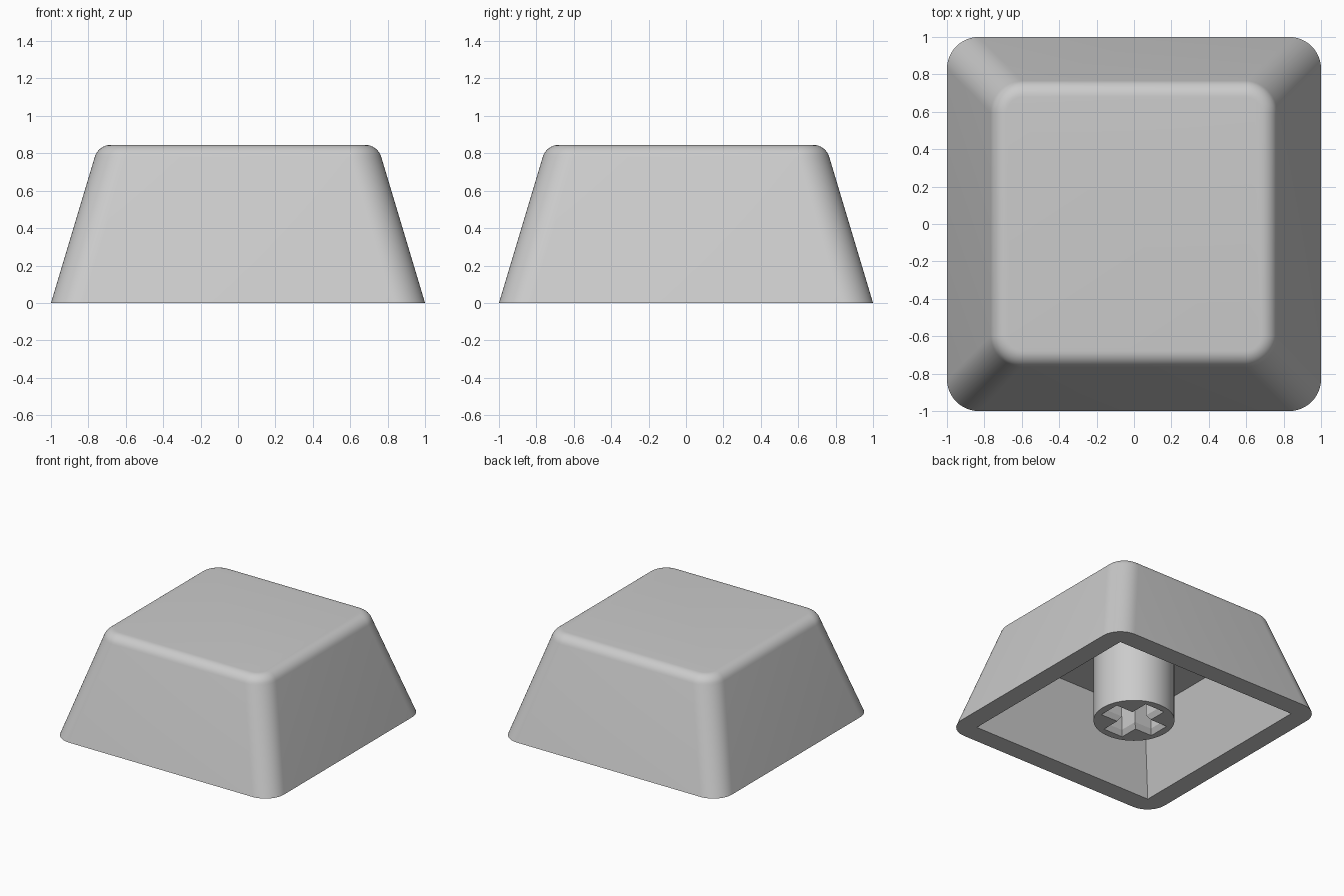
import bpy, bmesh, math

cube = bpy.data.objects.get("Cube")
if cube:
    bpy.data.objects.remove(cube, do_unlink=True)

GREY = (0.6, 0.6, 0.6, 1)
grey = bpy.data.materials.new("light_grey_plastic")
grey.use_nodes = True
grey.diffuse_color = GREY
grey.node_tree.nodes["Principled BSDF"].inputs["Base Color"].default_value = GREY


def rounded_square(half, radius, z, steps=12):
    """Points of a square with rounded corners, counter-clockwise."""
    points = []
    for corner in range(4):
        start = corner * math.pi / 2
        cx = math.copysign(half - radius, math.cos(start + math.pi / 4))
        cy = math.copysign(half - radius, math.sin(start + math.pi / 4))
        for i in range(steps + 1):
            a = start + i / steps * math.pi / 2
            points.append((cx + radius * math.cos(a), cy + radius * math.sin(a), z))
    return points


def circle(radius, z, count=64):
    return [(radius * math.cos(math.tau * i / count),
             radius * math.sin(math.tau * i / count), z) for i in range(count)]


def cross(length, width, z):
    """Plus-shaped outline, from one arm turned four times."""
    points = []
    for turn in range(4):
        c, s = round(math.cos(turn * math.pi / 2)), round(math.sin(turn * math.pi / 2))
        for x, y in ((length, -width), (length, width), (width, width)):
            points.append((x * c - y * s, x * s + y * c, z))
    return points


def loft(bm, outlines):
    """Skin a stack of outlines that have equal point counts."""
    rings = [[bm.verts.new(p) for p in outline] for outline in outlines]
    for low, high in zip(rings, rings[1:]):
        for i in range(len(low)):
            j = (i + 1) % len(low)
            bm.faces.new((low[i], low[j], high[j], high[i]))
    return rings


def ring_edges(bm, ring):
    return [bm.edges.get((ring[i - 1], ring[i])) for i in range(len(ring))]


def finish(name, bm):
    bmesh.ops.remove_doubles(bm, verts=bm.verts[:], dist=0.0001)
    bmesh.ops.recalc_face_normals(bm, faces=bm.faces[:])
    mesh = bpy.data.meshes.new(name)
    bm.to_mesh(mesh)
    bm.free()
    mesh.materials.append(grey)
    obj = bpy.data.objects.new(name, mesh)
    bpy.context.collection.objects.link(obj)
    bpy.ops.object.select_all(action='DESELECT')
    obj.select_set(True)
    bpy.context.view_layer.objects.active = obj
    bpy.ops.object.shade_smooth_by_angle(angle=math.radians(30))
    return obj


# Cap shell: cavity, bottom rim, sloping sides and rounded top edge
HEIGHT, CORNER, FILLET = 0.845, 0.17, 0.09
TAPER = math.atan(0.3)
CEILING = 0.6
shoulder_z = HEIGHT - FILLET * (1 - math.sin(TAPER))
shoulder = 1 - 0.3 * shoulder_z
outlines = [rounded_square(0.664, 0, CEILING),
            rounded_square(0.84, 0, 0),
            rounded_square(1, CORNER, 0)]
for i in range(9):
    a = TAPER + (math.pi / 2 - TAPER) * i / 8
    inset = FILLET * (math.cos(TAPER) - math.cos(a))
    z = HEIGHT - FILLET * (1 - math.sin(a))
    outlines.append(rounded_square(shoulder - inset, CORNER - inset, z))
bm = bmesh.new()
rings = loft(bm, outlines)
bm.faces.new(rings[-1])
bm.faces.new([rings[0][i] for i in range(0, len(rings[0]), 13)])
finish("cap_shell", bm)

# Mounting post: round stem with a chamfered cross-shaped socket
bm = bmesh.new()
stem = loft(bm, [circle(0.305, CEILING + 0.02), circle(0.305, 0)])
socket = loft(bm, [cross(0.245, 0.09, 0), cross(0.22, 0.065, 0.04), cross(0.22, 0.065, 0.42)])
bm.faces.new(stem[0])
bm.faces.new(socket[-1])
bmesh.ops.triangle_fill(bm, use_beauty=True,
                        edges=ring_edges(bm, stem[1]) + ring_edges(bm, socket[0]))
finish("mounting_post", bm)
